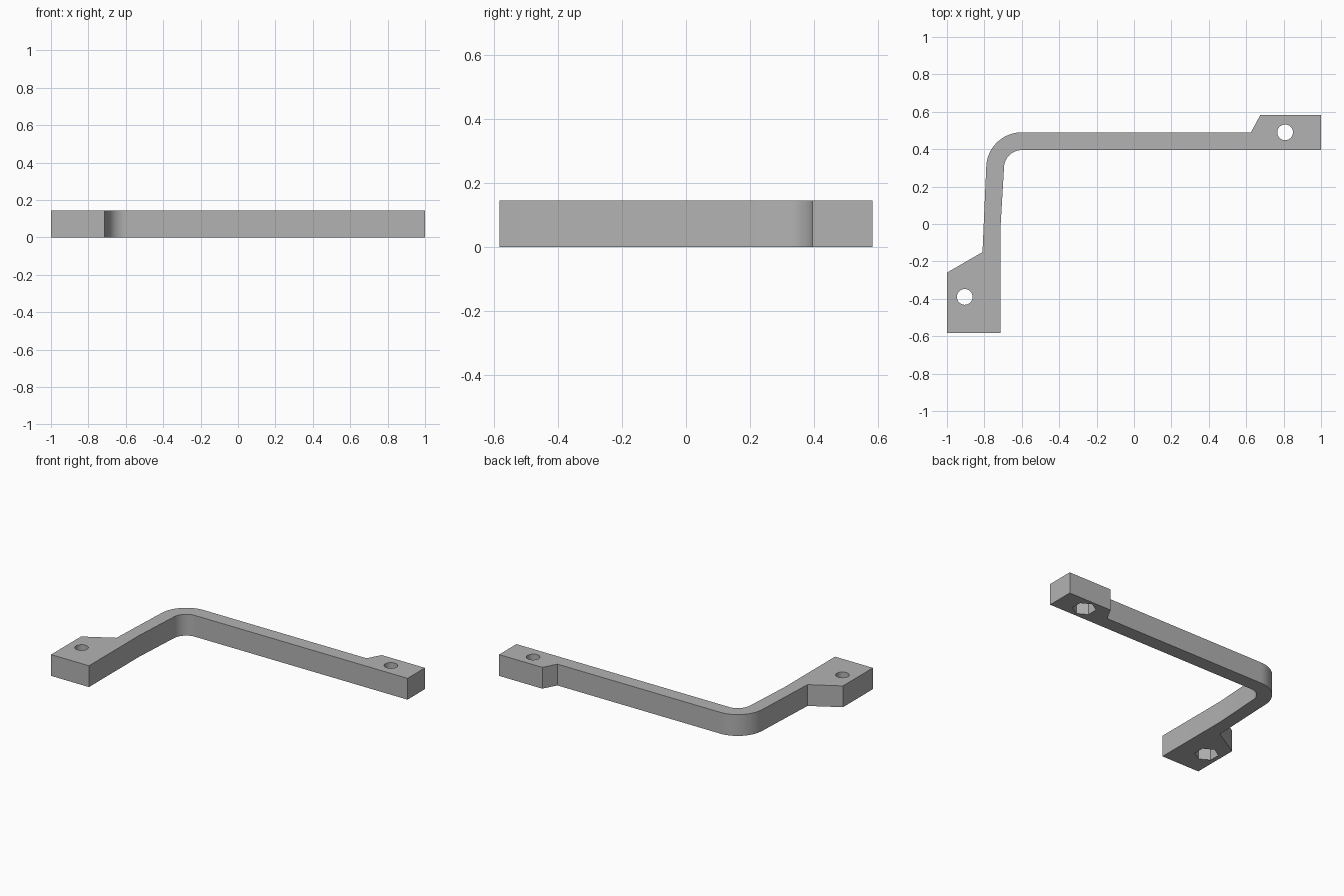
import bpy, bmesh
from math import radians, cos, sin
from mathutils import Vector

if "Cube" in bpy.data.objects:
    bpy.data.objects.remove(bpy.data.objects["Cube"], do_unlink=True)

THICK = 0.145
POCKET = 0.1
HOLES = [(-0.905, -0.39), (0.808, 0.49)]
BEND = (-0.6, 0.3)

grey = bpy.data.materials.new("plain_grey")
grey.use_nodes = True
grey.diffuse_color = (0.45, 0.45, 0.45, 1)
grey.node_tree.nodes["Principled BSDF"].inputs["Base Color"].default_value = grey.diffuse_color


def arc(radius, start, end, steps=20):
    angles = [radians(start + (end - start) * i / steps) for i in range(steps + 1)]
    return [(BEND[0] + radius * cos(a), BEND[1] + radius * sin(a)) for a in angles]


def prism(name, outline, bottom, top):
    """Extrude a flat outline between two heights."""
    bm = bmesh.new()
    face = bm.faces.new([bm.verts.new((x, y, bottom)) for x, y in outline])
    new = bmesh.ops.extrude_face_region(bm, geom=[face])["geom"]
    bmesh.ops.translate(bm, vec=Vector((0, 0, top - bottom)),
                        verts=[v for v in new if isinstance(v, bmesh.types.BMVert)])
    bmesh.ops.recalc_face_normals(bm, faces=bm.faces)
    mesh = bpy.data.meshes.new(name)
    bm.to_mesh(mesh)
    bm.free()
    mesh.materials.append(grey)
    obj = bpy.data.objects.new(name, mesh)
    bpy.context.collection.objects.link(obj)
    return obj


def ring(centre, radius, sides):
    # Starts on the y axis, so a hexagon points along y
    turns = [radians(90 + 360 * i / sides) for i in range(sides)]
    return [(centre[0] + radius * cos(a), centre[1] + radius * sin(a)) for a in turns]


# Bracket outline: left pad, bent arm, right pad
outline = [(-0.715, -0.582), (-1, -0.582), (-1, -0.26), (-0.81, -0.15)]
outline += arc(0.19, 177, 90)
outline += [(0.625, 0.49), (0.675, 0.582), (1, 0.582), (1, 0.395)]
outline += arc(0.095, 90, 177)
outline += [(-0.715, -0.04)]
bracket = prism("bracket", outline, 0, THICK)

# Round screw holes above hexagonal nut pockets
cutters = []
for i, centre in enumerate(HOLES):
    cutters.append(prism(f"screw_hole_{i}", ring(centre, 0.042, 32), -0.05, THICK + 0.05))
    cutters.append(prism(f"nut_pocket_{i}", ring(centre, 0.074, 6), -0.05, POCKET))

bpy.ops.object.select_all(action="DESELECT")
bracket.select_set(True)
bpy.context.view_layer.objects.active = bracket
for cutter in cutters:
    cutter.hide_render = True
    mod = bracket.modifiers.new("cut", "BOOLEAN")
    mod.operation = "DIFFERENCE"
    mod.solver = "EXACT"
    mod.object = cutter
    bpy.ops.object.modifier_apply(modifier=mod.name)
    bpy.data.objects.remove(cutter, do_unlink=True)

bpy.ops.object.shade_smooth_by_angle(angle=radians(30))
